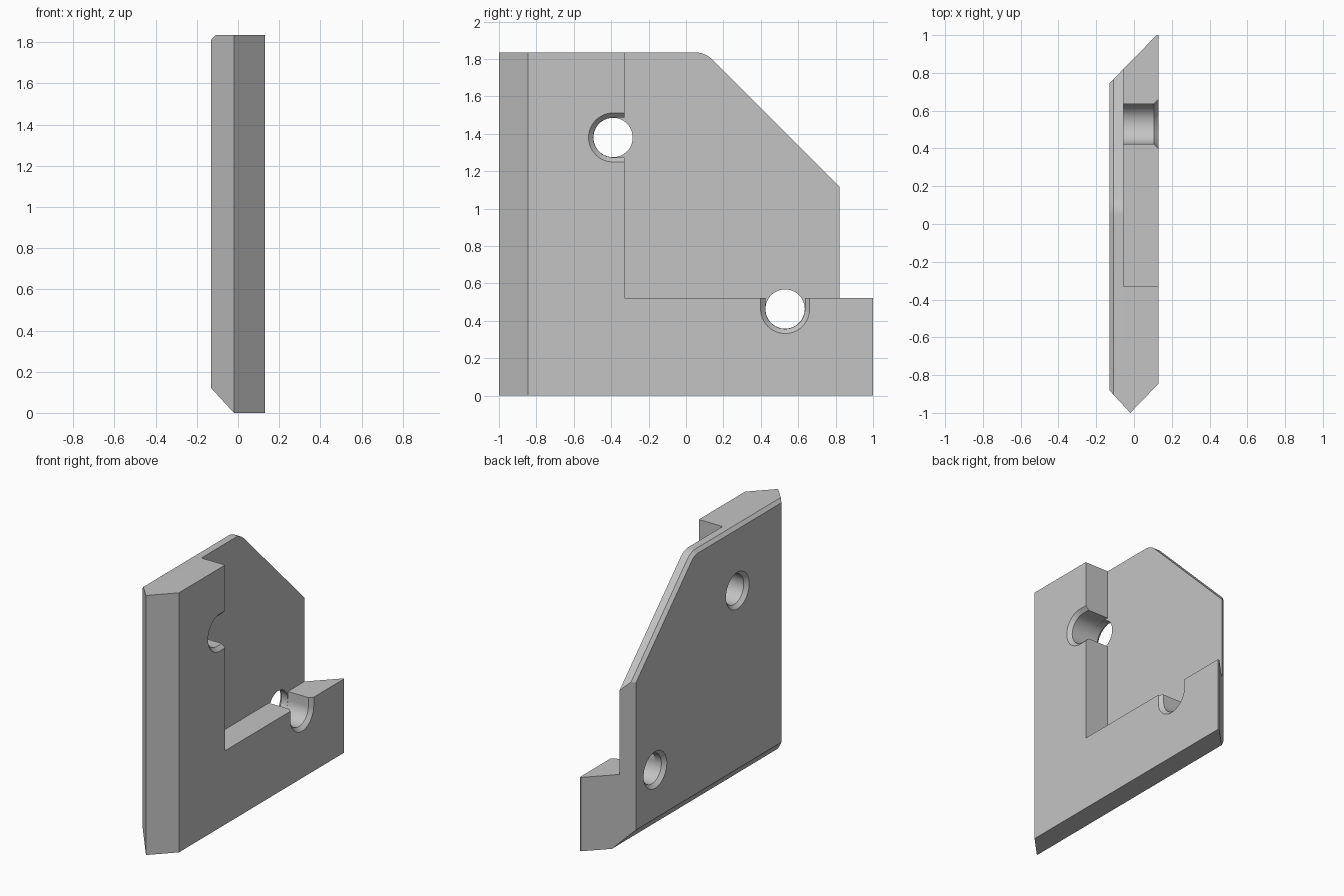
import bpy, bmesh
from math import sin, cos, pi
from mathutils import Vector

cube = bpy.data.objects.get("Cube")
if cube:
    bpy.data.objects.remove(cube, do_unlink=True)

grey = bpy.data.materials.new("plain grey")
grey.use_nodes = True
grey.diffuse_color = (0.55, 0.55, 0.55, 1)
grey.node_tree.nodes["Principled BSDF"].inputs["Base Color"].default_value = (0.55, 0.55, 0.55, 1)

HALF = 0.13        # half thickness
STEP_X = -0.055    # face of the thin plate
HEIGHT = 1.835
HOLE_R = 0.105
BEVEL = 0.025


def loft(name, rings, cuts=()):
    """Closed solid through rings of (y, z) points, each at its own x, trimmed by planes."""
    bm = bmesh.new()
    loops = [[bm.verts.new((x, y, z)) for y, z in pts] for x, pts in rings]
    n = len(loops[0])
    for a, b in zip(loops, loops[1:]):
        for i in range(n):
            j = (i + 1) % n
            bm.faces.new((a[i], a[j], b[j], b[i]))
    bm.faces.new(loops[0])
    bm.faces.new(loops[-1])
    bmesh.ops.recalc_face_normals(bm, faces=bm.faces)
    for co, no in cuts:
        bmesh.ops.bisect_plane(bm, geom=bm.verts[:] + bm.edges[:] + bm.faces[:], dist=1e-5,
                               plane_co=co, plane_no=Vector(no).normalized(), clear_outer=True)
        bmesh.ops.holes_fill(bm, edges=[e for e in bm.edges if e.is_boundary], sides=0)
    bmesh.ops.recalc_face_normals(bm, faces=bm.faces)
    mesh = bpy.data.meshes.new(name)
    bm.to_mesh(mesh)
    bm.free()
    mesh.materials.append(grey)
    obj = bpy.data.objects.new(name, mesh)
    bpy.context.collection.objects.link(obj)
    return obj


def side_profile(inset):
    """Side outline with a sloped corner and a small rounding at its top."""
    cy, cz, r = 0.048, HEIGHT - 0.13, 0.13 - inset
    arc = [(cy + r * sin(a), cz + r * cos(a)) for a in (i * pi / 40 for i in range(11))]
    slope_end = cy + cz + r * 2 ** 0.5 - 1
    return [(-1, 0), (-1, HEIGHT - inset)] + arc + [(1, slope_end), (1, 0)]


def circle(y, z, r, n=64):
    return [(y + r * cos(2 * pi * i / n), z + r * sin(2 * pi * i / n)) for i in range(n)]


def slot(y, z, r, open_y, open_z, n=32):
    """Half circle carried straight out along the open direction."""
    pts = []
    for i in range(n + 1):
        s, c = r * cos(pi * i / n), -r * sin(pi * i / n)
        pts.append((y + s * open_z + c * open_y, z + s * open_y + c * open_z))
    ext = 0.35
    return pts + [(pts[-1][0] + ext * open_y, pts[-1][1] + ext * open_z),
                  (pts[0][0] + ext * open_y, pts[0][1] + ext * open_z)]


def subtract(body, cutter):
    cutter.hide_render = True
    mod = body.modifiers.new("cut", "BOOLEAN")
    mod.operation = "DIFFERENCE"
    mod.solver = "EXACT"
    mod.object = cutter
    bpy.context.view_layer.objects.active = body
    bpy.ops.object.modifier_apply(modifier=mod.name)
    bpy.data.objects.remove(cutter, do_unlink=True)


# Main body: bevelled top edge, mitred ends and bottom edge
body = loft("corner_bracket",
            [(-HALF, side_profile(0.022)), (0.022 - HALF, side_profile(0)), (HALF, side_profile(0))],
            [((-0.02, -1, 0), (-0.12, -0.11, 0)),
             ((-0.02, -1, 0), (0.155, -0.15, 0)),
             ((0.12, 1, 0), (-0.255, 0.25, 0)),
             ((-0.02, 0, 0), (-0.12, 0, -0.11))])

# Recess that leaves the thick L-shaped rim
recess = [(-0.33, 0.522), (1.2, 0.522), (1.2, 2.1), (-0.33, 2.1)]
subtract(body, loft("recess_cutter", [(STEP_X, recess), (0.3, recess)]))

# Bolt holes: open bevelled slot in the rim, countersunk hole in the plate
for y, z, oy, oz in ((-0.39, 1.38, 1, 0), (0.53, 0.463, 0, 1)):
    r = HOLE_R + 0.001
    subtract(body, loft("slot_cutter", [
        (STEP_X, slot(y, z, r, oy, oz)),
        (HALF - BEVEL, slot(y, z, r, oy, oz)),
        (HALF + BEVEL, slot(y, z, r + 2 * BEVEL, oy, oz))]))
    subtract(body, loft("hole_cutter", [
        (-HALF - BEVEL, circle(y, z, HOLE_R + 2 * BEVEL)),
        (-HALF + BEVEL, circle(y, z, HOLE_R)),
        (STEP_X + 0.01, circle(y, z, HOLE_R))]))

bpy.ops.object.select_all(action="DESELECT")
body.select_set(True)
bpy.context.view_layer.objects.active = body
bpy.ops.object.shade_smooth_by_angle(angle=pi / 9)
